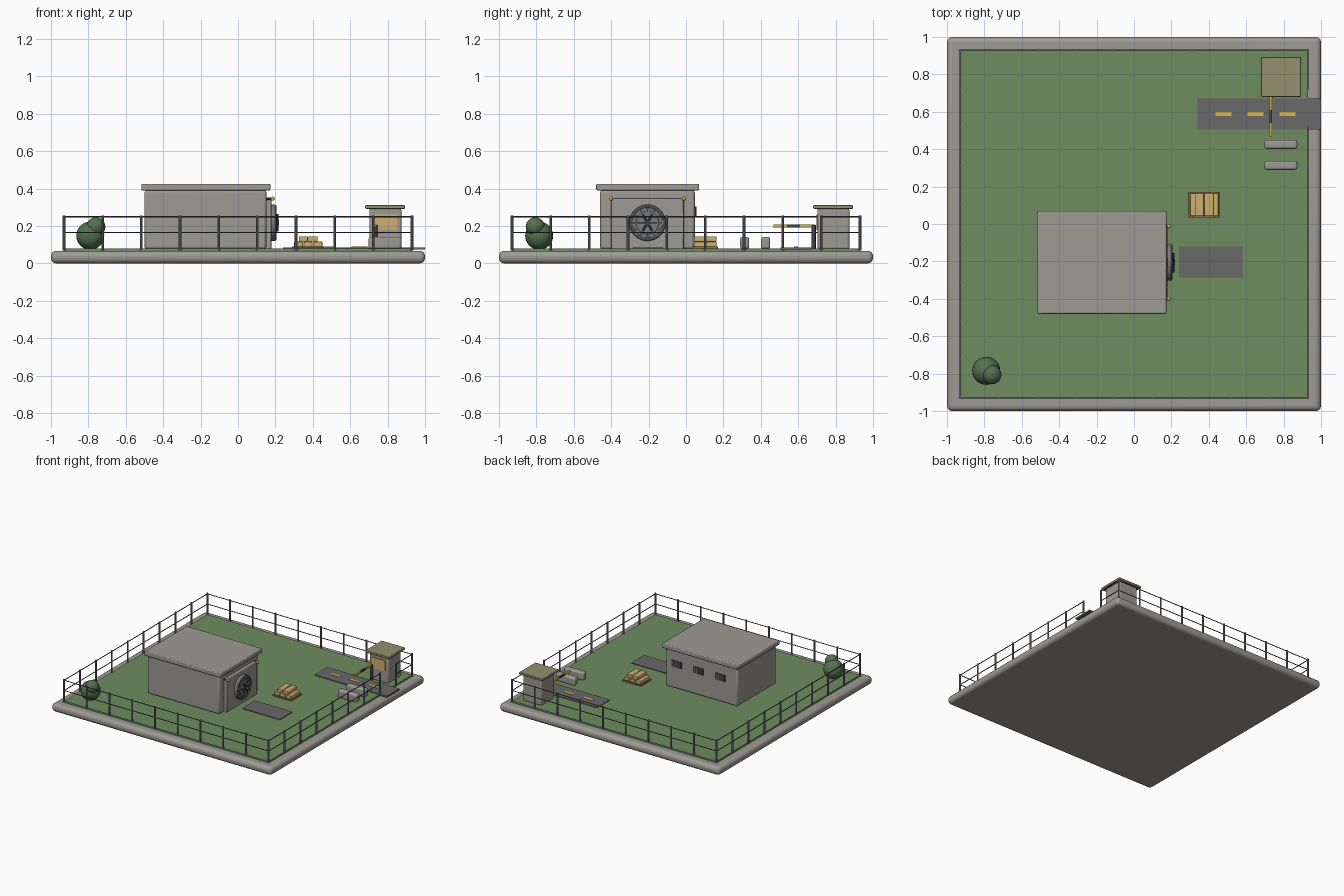
import bpy, math
from mathutils import Vector

if "Cube" in bpy.data.objects:
    bpy.data.objects.remove(bpy.data.objects["Cube"], do_unlink=True)


def material(name, rgb):
    m = bpy.data.materials.new(name)
    m.use_nodes = True
    lin = [((c / 255 + 0.055) / 1.055) ** 2.4 for c in rgb] + [1]
    m.diffuse_color = lin
    m.node_tree.nodes["Principled BSDF"].inputs["Base Color"].default_value = lin
    return m


concrete = material("concrete grey", (158, 155, 149))
grass = material("grass green", (110, 140, 96))
leaf = material("bush green", (84, 112, 78))
asphalt = material("asphalt grey", (104, 104, 106))
steel = material("steel grey", (122, 124, 126))
dark = material("dark metal", (66, 67, 70))
yellow = material("marking yellow", (214, 182, 62))
tan = material("sand tan", (206, 176, 112))
khaki = material("khaki roof", (146, 144, 110))
wood = material("pallet wood", (138, 116, 80))


def finish(name, mat, bevel=0, segments=2, smooth=True):
    o = bpy.context.object
    o.name = name
    o.data.materials.append(mat)
    if bevel:
        b = o.modifiers.new("edge_rounding", "BEVEL")
        b.width, b.segments = bevel, segments
    if smooth:
        bpy.ops.object.shade_smooth_by_angle(angle=math.radians(35))
    return o


def box(name, x, y, z, mat, bevel=0, segments=2):
    """Box from its (low, high) range on each axis."""
    bpy.ops.mesh.primitive_cube_add(size=1, location=[sum(r) / 2 for r in (x, y, z)])
    o = bpy.context.object
    size = Vector([r[1] - r[0] for r in (x, y, z)])
    for v in o.data.vertices:
        v.co *= size
    return finish(name, mat, bevel, segments, smooth=bevel > 0)


def rod(name, a, b, r, mat, sides=8, bevel=0):
    """Cylinder running from point a to point b."""
    a, b = Vector(a), Vector(b)
    bpy.ops.mesh.primitive_cylinder_add(radius=r, depth=(b - a).length,
                                        vertices=sides, location=(a + b) / 2)
    bpy.context.object.rotation_euler = (b - a).to_track_quat("Z", "Y").to_euler()
    return finish(name, mat, bevel)


def ball(name, at, r, mat, sides=24):
    bpy.ops.mesh.primitive_uv_sphere_add(radius=r, segments=sides,
                                         ring_count=sides // 2, location=at)
    return finish(name, mat)


def ring(name, at, major, minor, mat):
    """Ring facing +x."""
    bpy.ops.mesh.primitive_torus_add(major_radius=major, minor_radius=minor, location=at,
                                     major_segments=32, minor_segments=8,
                                     rotation=(0, math.pi / 2, 0))
    return finish(name, mat)


# Ground
G = 0.08
box("base_slab", (-1, 1), (-1, 1), (0, 0.067), concrete, 0.028, 4)
box("lawn", (-0.93, 0.93), (-0.93, 0.93), (0.06, G), grass)

# Roads and lane marks
box("gate_road", (0.34, 1), (0.505, 0.67), (0.074, 0.086), asphalt)
box("door_apron", (0.24, 0.58), (-0.285, -0.12), (0.074, 0.086), asphalt)
for i in range(3):
    x = 0.435 + i * 0.172
    box(f"lane_mark_{i}", (x, x + 0.085), (0.577, 0.598), (0.085, 0.089), yellow)

# Perimeter fence, one span left open at the gate
F, SPANS = 0.93, 9
step = 2 * F / SPANS
sides = {"front": lambda t: (t, -F), "back": lambda t: (-t, F),
         "left": lambda t: (F, t), "right": lambda t: (-F, -t)}
for side, place in sides.items():
    for k in range(SPANS):
        a, b = place(-F + k * step), place(-F + (k + 1) * step)
        rod(f"fence_post_{side}_{k}", (*a, 0.07), (*a, 0.257), 0.007, steel)
        if side == "left" and k == 7:
            continue
        for z in (0.165, 0.249):
            rod(f"fence_rail_{side}_{k}", (*a, z), (*b, z), 0.0035, dark, 6)

# Bunker
box("bunker_body", (-0.5, 0.152), (-0.46, 0.047), (0.075, 0.392), concrete, 0.014)
box("bunker_roof", (-0.517, 0.173), (-0.48, 0.07), (0.39, 0.425), concrete, 0.006)
for i, x in enumerate((0.05, -0.145, -0.345)):
    box(f"window_{i}", (x - 0.045, x + 0.045), (0.04, 0.051), (0.252, 0.305), dark)
    for j in range(4):
        bx = x - 0.033 + j * 0.022
        rod(f"window_bar_{i}_{j}", (bx, 0.053, 0.252), (bx, 0.053, 0.305), 0.003, steel, 6)

# Vault door
DY, DZ = -0.206, 0.217
box("door_frame", (0.145, 0.178), (-0.4, -0.012), (0.075, 0.347), concrete, 0.005)
rod("vault_door", (0.17, DY, DZ), (0.2, DY, DZ), 0.097, steel, 40, 0.006)
ring("vault_door_rim", (0.197, DY, DZ), 0.088, 0.009, steel)
rod("vault_inner_plate", (0.19, DY, DZ), (0.206, DY, DZ), 0.062, steel, 32, 0.003)
rod("wheel_hub", (0.2, DY, DZ), (0.218, DY, DZ), 0.014, dark, 16)
for i in range(3):
    a = math.radians(90 + i * 60 - 30)
    dy, dz = 0.052 * math.cos(a), 0.052 * math.sin(a)
    rod(f"wheel_spoke_{i}", (0.211, DY - dy, DZ - dz), (0.211, DY + dy, DZ + dz), 0.005, dark)
for i in range(12):
    a = math.tau * i / 12
    y, z = DY + 0.072 * math.cos(a), DZ + 0.072 * math.sin(a)
    rod(f"door_bolt_{i}", (0.195, y, z), (0.207, y, z), 0.006, dark)
for i, y in enumerate((-0.4, -0.012)):
    rod(f"lamp_mount_{i}", (0.15, y, 0.345), (0.185, y, 0.345), 0.006, dark)
    ball(f"door_lamp_{i}", (0.186, y, 0.346), 0.011, yellow, 12)

# Guard booth
box("booth_body", (0.703, 0.873), (0.703, 0.873), (0.075, 0.296), concrete, 0.01)
box("booth_roof", (0.68, 0.893), (0.68, 0.893), (0.292, 0.311), khaki, 0.004)
box("booth_window", (0.728, 0.85), (0.697, 0.705), (0.178, 0.262), tan)

# Striped barrier arm
rod("barrier_post", (0.735, 0.683, 0.075), (0.735, 0.683, 0.205), 0.011, dark, 12)
for i, (y0, y1, m) in enumerate(((0.69, 0.61, yellow), (0.61, 0.54, dark), (0.54, 0.467, yellow))):
    box(f"barrier_arm_{i}", (0.724, 0.738), (y1, y0), (0.193, 0.207), m)

# Concrete road blocks
for i, y in enumerate((0.29, 0.402)):
    box(f"road_block_{i}", (0.698, 0.873), (y, y + 0.048), (0.078, 0.142), concrete, 0.012, 3)

# Stacked sandbags on a pallet
box("pallet", (0.29, 0.46), (0.035, 0.172), (0.076, 0.089), wood)
for row, count in enumerate((3, 2)):
    for i in range(count):
        x = 0.375 + (i - (count - 1) / 2) * 0.052
        z = 0.088 + row * 0.029
        box(f"sandbag_{row}_{i}", (x - 0.024, x + 0.024), (0.043, 0.163), (z, z + 0.028), tan, 0.004)

# Bush
ball("bush_large", (-0.79, -0.785, 0.148), 0.075, leaf)
ball("bush_small", (-0.76, -0.806, 0.195), 0.051, leaf)
